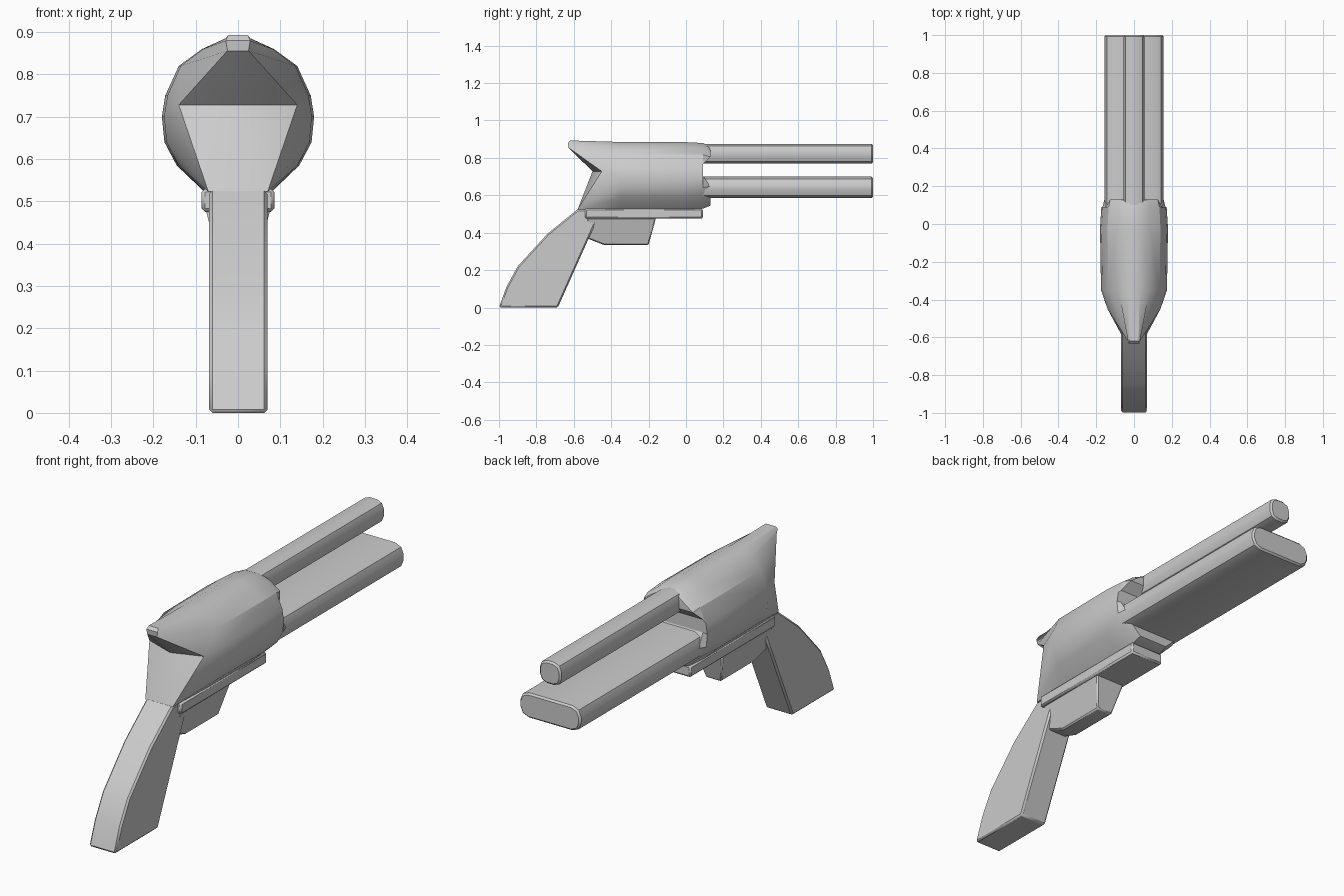
import bpy, bmesh, math

cube = bpy.data.objects.get("Cube")
if cube:
    bpy.data.objects.remove(cube, do_unlink=True)

grey = bpy.data.materials.new("plain grey")
grey.use_nodes = True
grey.diffuse_color = (0.6, 0.6, 0.6, 1)
grey.node_tree.nodes["Principled BSDF"].inputs["Base Color"].default_value = (0.6, 0.6, 0.6, 1)


def finish(name, bm, bevel=0.0):
    bmesh.ops.remove_doubles(bm, verts=bm.verts, dist=0.0005)
    bmesh.ops.recalc_face_normals(bm, faces=bm.faces)
    mesh = bpy.data.meshes.new(name)
    bm.to_mesh(mesh)
    bm.free()
    mesh.materials.append(grey)
    obj = bpy.data.objects.new(name, mesh)
    bpy.context.collection.objects.link(obj)
    if bevel:
        mod = obj.modifiers.new("edge bevel", "BEVEL")
        mod.width = bevel
        mod.segments = 1
        mod.limit_method = "ANGLE"
        mod.angle_limit = math.radians(50)
    bpy.ops.object.select_all(action="DESELECT")
    obj.select_set(True)
    bpy.context.view_layer.objects.active = obj
    bpy.ops.object.shade_smooth_by_angle(angle=math.radians(25))
    return obj


def face(bm, pts):
    # skip points that coincide so collapsed quads become triangles
    clean = []
    for p in pts:
        if all(math.dist(p, q) > 0.0005 for q in clean):
            clean.append(p)
    if len(clean) > 2:
        bm.faces.new([bm.verts.new(p) for p in clean])


def mirrored(p):
    return (-p[0], p[1], p[2])


def prism(name, outline, place_a, place_b, bevel):
    # joins two copies of an outline with side walls
    bm = bmesh.new()
    a = [place_a(*p) for p in outline]
    b = [place_b(*p) for p in outline]
    face(bm, a)
    face(bm, b)
    for i in range(len(a)):
        j = (i + 1) % len(a)
        face(bm, [a[i], a[j], b[j], b[i]])
    return finish(name, bm, bevel)


def barrel(name, half_w, z_low, z_high, corner):
    # rounded rectangle pushed along y
    half_h, mid = (z_high - z_low) / 2, (z_low + z_high) / 2
    outline = []
    for q, (sx, sz) in enumerate([(1, 1), (-1, 1), (-1, -1), (1, -1)]):
        for step in range(3):
            ang = math.radians(90 * q + 45 * step)
            outline.append((sx * (half_w - corner) + corner * math.cos(ang),
                            mid + sz * (half_h - corner) + corner * math.sin(ang)))
    prism(name, outline, lambda x, z: (x, 0.0, z), lambda x, z: (x, 1.0, z), 0.008)


barrel("upper_barrel", 0.055, 0.77, 0.875, 0.036)
barrel("lower_barrel", 0.157, 0.585, 0.70, 0.045)

# Grip with a curved back
grip = [(-0.58, 0.525), (-0.74, 0.395), (-0.85, 0.275), (-0.90, 0.22), (-0.96, 0.11),
        (-1.0, 0.0), (-0.685, 0.0), (-0.52, 0.37), (-0.45, 0.525)]
prism("grip", grip, lambda y, z: (-0.068, y, z), lambda y, z: (0.07, y, z), 0.008)

# Plate under the frame
rail = [(-0.54, 0.475), (0.09, 0.475), (0.09, 0.53), (-0.54, 0.53)]
prism("under_rail", rail, lambda y, z: (-0.086, y, z), lambda y, z: (0.086, y, z), 0.008)

# Trigger block, narrowing downwards
trigger = [(-0.53, 0.37), (-0.44, 0.335), (-0.20, 0.335), (-0.16, 0.48), (-0.53, 0.48)]


def trigger_half(z):
    return 0.04 + 0.036 * (z - 0.335) / 0.145


prism("trigger_block", trigger, lambda y, z: (-trigger_half(z), y, z),
      lambda y, z: (trigger_half(z), y, z), 0.006)

# Body: half cross-section (x, z) from crown to belly
half = [(0.03, 0.885), (0.085, 0.86), (0.14, 0.82), (0.172, 0.75), (0.18, 0.70),
        (0.174, 0.64), (0.145, 0.585), (0.08, 0.523)]


def station(y, sx, sz):
    return [(x * sx, y, 0.70 + (z - 0.70) * sz) for x, z in half]


nose = station(0.13, 0.9, 0.88)
nose[3] = (0.15, 0.09, 0.765)
nose[4] = (0.15, 0.09, 0.705)
nose[0] = (0.027, 0.12, 0.868)
crease_centre = (0, -0.50, 0.728)
crease = (0.14, -0.45, 0.728)
heel = (0.07, -0.58, 0.523)
tail = [(0.024, -0.62, 0.893), (0.029, -0.632, 0.88), (0.025, -0.63, 0.856),
        crease, crease, heel, heel, heel]
rings = [nose, station(0.09, 0.96, 0.97), station(-0.02, 1, 1), station(-0.35, 0.97, 1), tail]

bm = bmesh.new()
for a, b in zip(rings, rings[1:]):
    for i in range(len(half) - 1):
        quad = [a[i], a[i + 1], b[i + 1], b[i]]
        face(bm, quad)
        face(bm, [mirrored(p) for p in quad])
    for i in (0, -1):  # crown and belly strips
        face(bm, [a[i], mirrored(a[i]), mirrored(b[i]), b[i]])
for i in range(len(half) - 1):  # stepped front
    face(bm, [nose[i], nose[i + 1], mirrored(nose[i + 1]), mirrored(nose[i])])
for i in range(2):  # hammer tip
    face(bm, [tail[i], tail[i + 1], mirrored(tail[i + 1]), mirrored(tail[i])])
# Notched rear below the hammer
for edge in (tail[2], heel):
    face(bm, [edge, mirrored(edge), crease_centre])
    face(bm, [edge, crease, crease_centre])
    face(bm, [mirrored(edge), mirrored(crease), crease_centre])
finish("body", bm)
